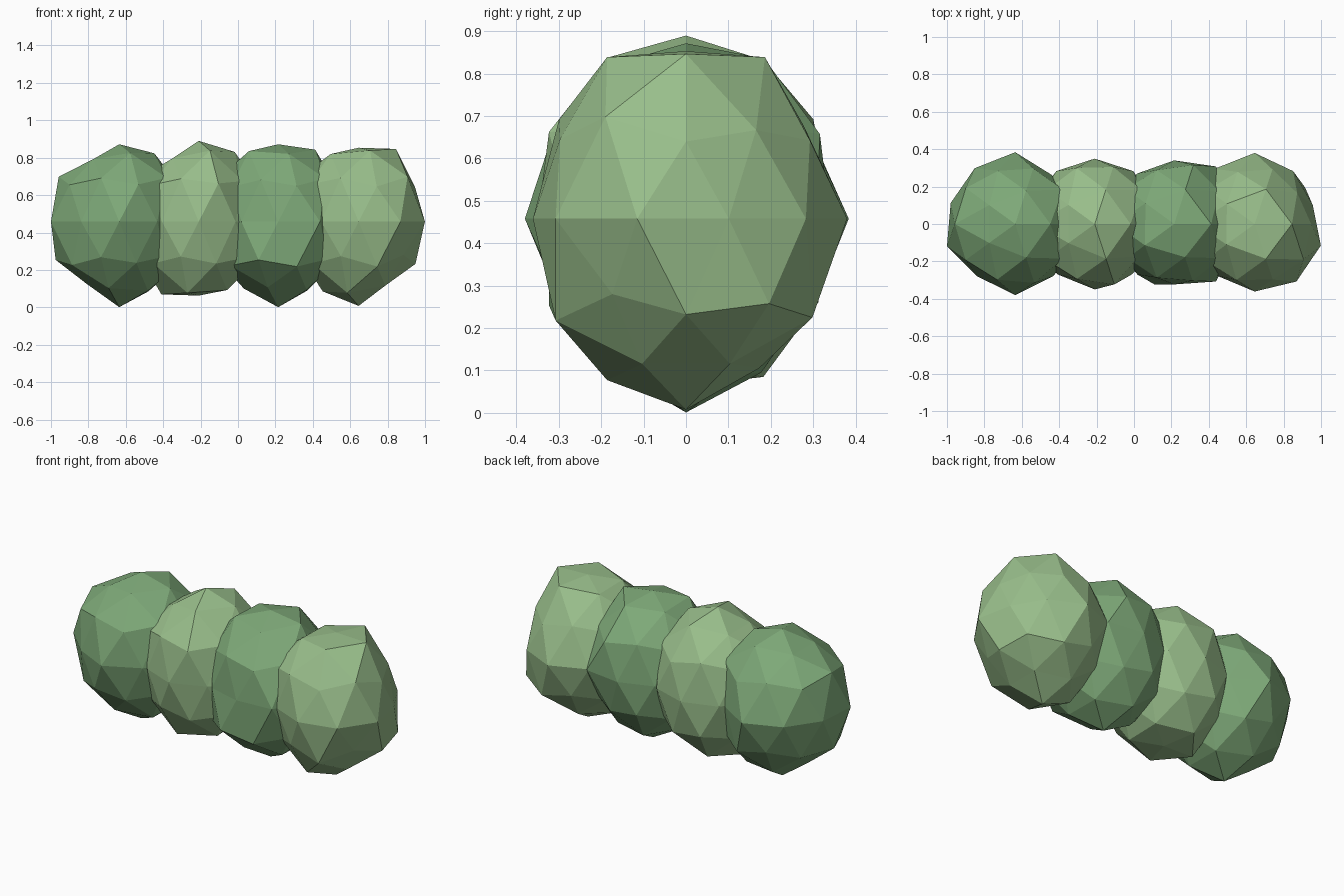
import bpy, bmesh, math, random
from mathutils import Vector

if "Cube" in bpy.data.objects:
    bpy.data.objects.remove(bpy.data.objects["Cube"])

random.seed(4)
RX, RZ, CZ = 0.38, 0.457, 0.458

# Rings of a 42-point icosphere: height of each ring (lower case = lower half)
RING_Z = {"T": 1, "A": .851, "C": .526, "B": .447, "E": 0,
          "b": -.447, "c": -.526, "a": -.851, "t": -1}

# Radial dents per bush: ring letter + angle in degrees -> radius factor
BUSHES = [
    (-0.635, {"T0": .905, "A0": .94, "A-144": .86, "A144": .86, "C180": 1,
              "E-162": 1.01, "E162": .955, "E126": .97, "E-126": .91, "E90": 1.01,
              "E-90": 1, "E54": .86, "b180": 1, "a180": .86, "a-36": .95, "a36": .96, "t0": 1}),
    (-0.21, {"T0": .945, "A0": .96, "A-144": .87, "A144": .87, "B-72": 1,
             "E90": .92, "E-90": .92, "E126": .92, "E54": .92, "E-54": .88,
             "E-126": .88, "a180": 1, "a-36": .94, "a36": .92, "t0": .865}),
    (0.215, {"T0": .905, "A0": .99, "A-144": .97, "A144": .95, "E90": .895,
             "E-90": .85, "E54": 1, "E-54": 1, "E126": .88, "E-126": .88,
             "b-108": 1, "c-72": 1, "a180": .92, "a36": .95, "a-36": .94, "t0": 1}),
    (0.645, {"T0": .865, "A0": 1, "A-144": .93, "A144": .92, "A72": .98, "A-72": .98,
             "C-36": 1, "C36": .87, "B0": .89, "E90": 1, "E-90": .95, "E54": .92,
             "E-54": 1, "E18": .86, "E-18": .98, "E126": .96, "E-126": .9,
             "b-36": .87, "b36": .98, "c0": .94, "c-72": 1, "a-36": .88, "a36": .88, "t0": .985}),
]


def material(name, rgb):
    m = bpy.data.materials.new(name)
    m.diffuse_color = (*rgb, 1)
    m.use_nodes = True
    m.node_tree.nodes["Principled BSDF"].inputs["Base Color"].default_value = m.diffuse_color
    return m


def direction(key):
    z, a = RING_Z[key[0]], math.radians(float(key[1:]))
    r = math.sqrt(1 - z * z)
    return Vector((r * math.cos(a), r * math.sin(a), z))


def bush(name, x, dents, mat):
    bm = bmesh.new()
    bmesh.ops.create_icosphere(bm, subdivisions=2, radius=1)
    verts = list(bm.verts)
    factor = {v: random.uniform(.9, .98) for v in verts}
    for key, f in dents.items():
        d = direction(key)
        factor[max(verts, key=lambda v: v.co.dot(d))] = f
    for v in verts:
        p = v.co.normalized() * factor[v]
        v.co = (x + p.x * RX, p.y * RX, CZ + p.z * RZ)
    me = bpy.data.meshes.new(name)
    bm.to_mesh(me)
    bm.free()
    me.materials.append(mat)
    bpy.context.collection.objects.link(bpy.data.objects.new(name, me))


# Row of four faceted bushes in alternating greens
greens = [material("dark_leaf", (.21, .40, .19)), material("light_leaf", (.32, .52, .26))]
for i, (x, dents) in enumerate(BUSHES):
    bush(f"hedge_bush_{i + 1}", x, dents, greens[i % 2])
